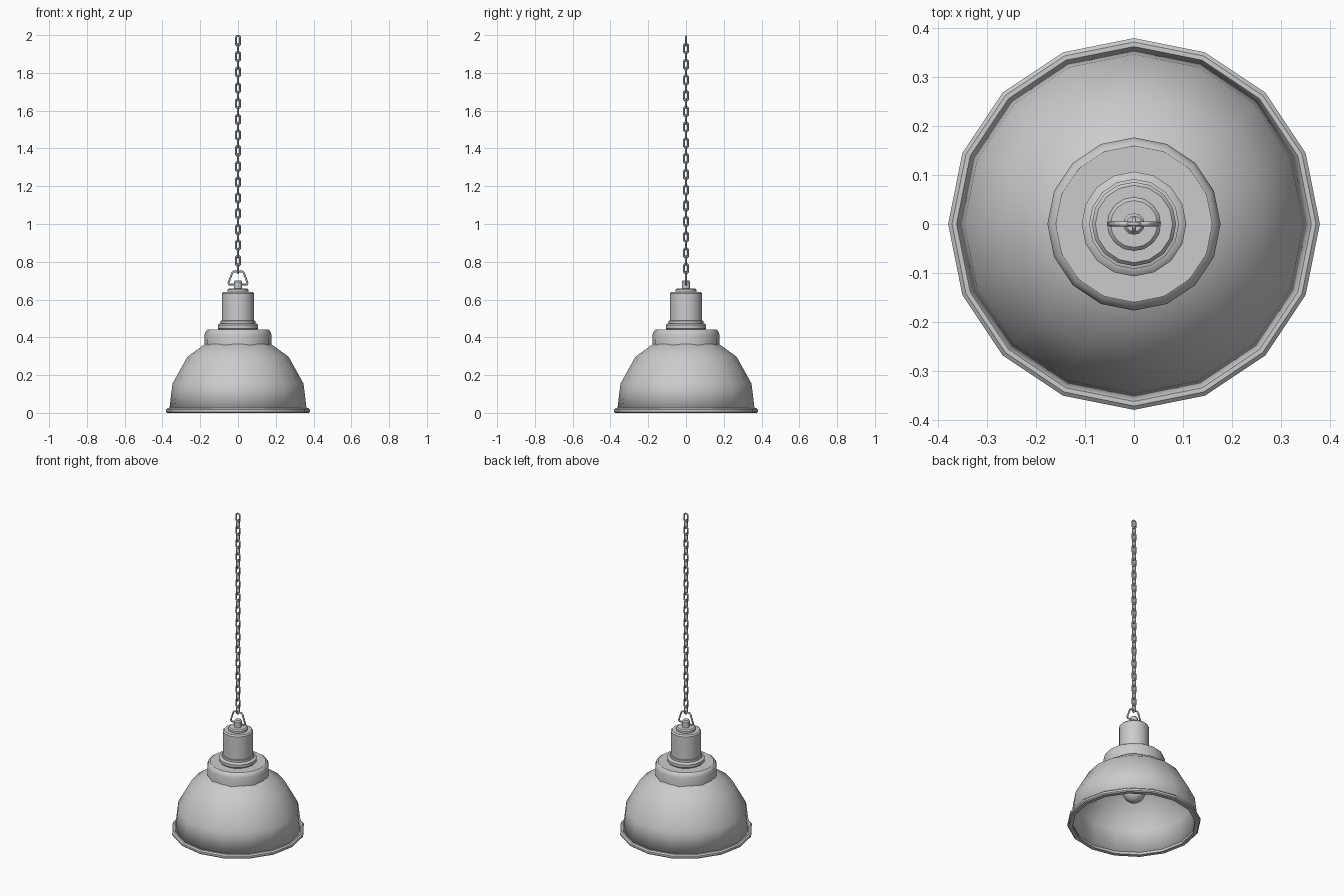
import bpy, bmesh, math
from mathutils import Vector

if "Cube" in bpy.data.objects:
    bpy.data.objects.remove(bpy.data.objects["Cube"])


def finish(name, bm, angle=35):
    bmesh.ops.recalc_face_normals(bm, faces=bm.faces)
    mesh = bpy.data.meshes.new(name)
    bm.to_mesh(mesh)
    bm.free()
    ob = bpy.data.objects.new(name, mesh)
    bpy.context.collection.objects.link(ob)
    bpy.ops.object.select_all(action='DESELECT')
    ob.select_set(True)
    bpy.context.view_layer.objects.active = ob
    bpy.ops.object.shade_smooth_by_angle(angle=math.radians(angle))
    return ob


def ring(bm, r, z, n):
    return [bm.verts.new((r * math.cos(2 * math.pi * i / n),
                          r * math.sin(2 * math.pi * i / n), z)) for i in range(n)]


def bridge(bm, a, b):
    n = len(a)
    for i in range(n):
        j = (i + 1) % n
        bm.faces.new((a[i], a[j], b[j], b[i]))


def lathe(name, profile, n=16, closed=False):
    bm = bmesh.new()
    rings = [ring(bm, r, z, n) for r, z in profile]
    for a, b in zip(rings, rings[1:]):
        bridge(bm, a, b)
    if closed:
        bridge(bm, rings[-1], rings[0])
    else:
        bm.faces.new(rings[0])
        bm.faces.new(rings[-1])
    return finish(name, bm)


def tube(name, path, radius, cyclic=False, sides=8):
    """Round wire swept along a path in the xz plane."""
    bm = bmesh.new()
    pts = [Vector((x, 0, z)) for x, z in path]
    n, rings = len(pts), []
    for i, p in enumerate(pts):
        prev = pts[i - 1] if cyclic or i > 0 else p
        nxt = pts[(i + 1) % n] if cyclic or i < n - 1 else p
        d1, d2 = (p - prev).normalized(), (nxt - p).normalized()
        t = (d1 + d2).normalized()
        side = Vector((-t.z, 0, t.x))
        miter = 1 / max(0.6, t.dot(d2 if d2.length else d1))
        rings.append([bm.verts.new(p + side * radius * miter * math.cos(a) + Vector((0, radius * math.sin(a), 0)))
                      for a in (2 * math.pi * k / sides for k in range(sides))])
    for a, b in zip(rings, rings[1:]):
        bridge(bm, a, b)
    if cyclic:
        bridge(bm, rings[-1], rings[0])
    else:
        bm.faces.new(rings[0])
        bm.faces.new(rings[-1])
    return finish(name, bm, 60)


# Dome shade: 16-sided, halved to 8 sides under the collar
bm = bmesh.new()
shade = [ring(bm, r, z, 16) for r, z in ((0.364, 0.015), (0.347, 0.155), (0.268, 0.297))]
for a, b in zip(shade, shade[1:]):
    bridge(bm, a, b)
top = ring(bm, 0.14, 0.39, 8)
low = shade[-1]
for i in range(8):
    j = (i + 1) % 8
    a, m, b = low[2 * i], low[2 * i + 1], low[(2 * i + 2) % 16]
    bm.faces.new((a, m, top[i]))
    bm.faces.new((m, top[j], top[i]))
    bm.faces.new((m, b, top[j]))
bm.faces.new(top)
dome = finish("shade", bm, 40)
solid = dome.modifiers.new("thickness", 'SOLIDIFY')
solid.thickness = 0.01
solid.offset = -1

# Rolled rim
lathe("shade_rim", [(0.350, 0.0), (0.374, 0.0), (0.380, 0.006), (0.380, 0.018),
                    (0.372, 0.025), (0.358, 0.025), (0.350, 0.012)], closed=True)

# Collar, stepped rings and socket housing
lathe("collar", [(0.176, 0.352), (0.177, 0.415), (0.170, 0.434), (0.160, 0.441), (0.05, 0.441)])
lathe("neck_ring", [(0.100, 0.440), (0.107, 0.448), (0.107, 0.466), (0.100, 0.472),
                    (0.092, 0.474), (0.092, 0.487), (0.082, 0.490)])
lathe("socket_housing", [(0.086, 0.480), (0.086, 0.632), (0.079, 0.640)])
lathe("housing_cap", [(0.055, 0.638), (0.055, 0.652), (0.048, 0.659)])
lathe("knob", [(0.022, 0.655), (0.022, 0.694), (0.016, 0.702)], 12)

# Bulb inside the shade
lathe("bulb", [(0.006, 0.146), (0.026, 0.150), (0.048, 0.166), (0.062, 0.190), (0.065, 0.212),
               (0.060, 0.238), (0.046, 0.264), (0.034, 0.290), (0.030, 0.310)])
lathe("bulb_socket", [(0.038, 0.305), (0.038, 0.385)])

# Wire hanger
tube("hanger", [(-0.010, 0.680), (-0.046, 0.680), (-0.050, 0.687), (-0.031, 0.742), (-0.024, 0.748),
                (0.024, 0.748), (0.031, 0.742), (0.050, 0.687), (0.046, 0.680), (0.010, 0.680)], 0.005)

# Chain of alternating links
path = []
for k in range(8):
    a = math.pi / 8 + k * math.pi / 4
    path.append((0.0118 * math.cos(a), 0.0118 * math.sin(a) + math.copysign(0.0142, math.sin(a))))
link = tube("chain_link", path, 0.0045, cyclic=True)
COUNT = 30
for i in range(COUNT):
    ob = link if i == 0 else link.copy()
    if i:
        bpy.context.collection.objects.link(ob)
    ob.location.z = 1.970 - i * (1.970 - 0.764) / (COUNT - 1)
    ob.rotation_euler.z = math.pi / 2 * (i % 2)
